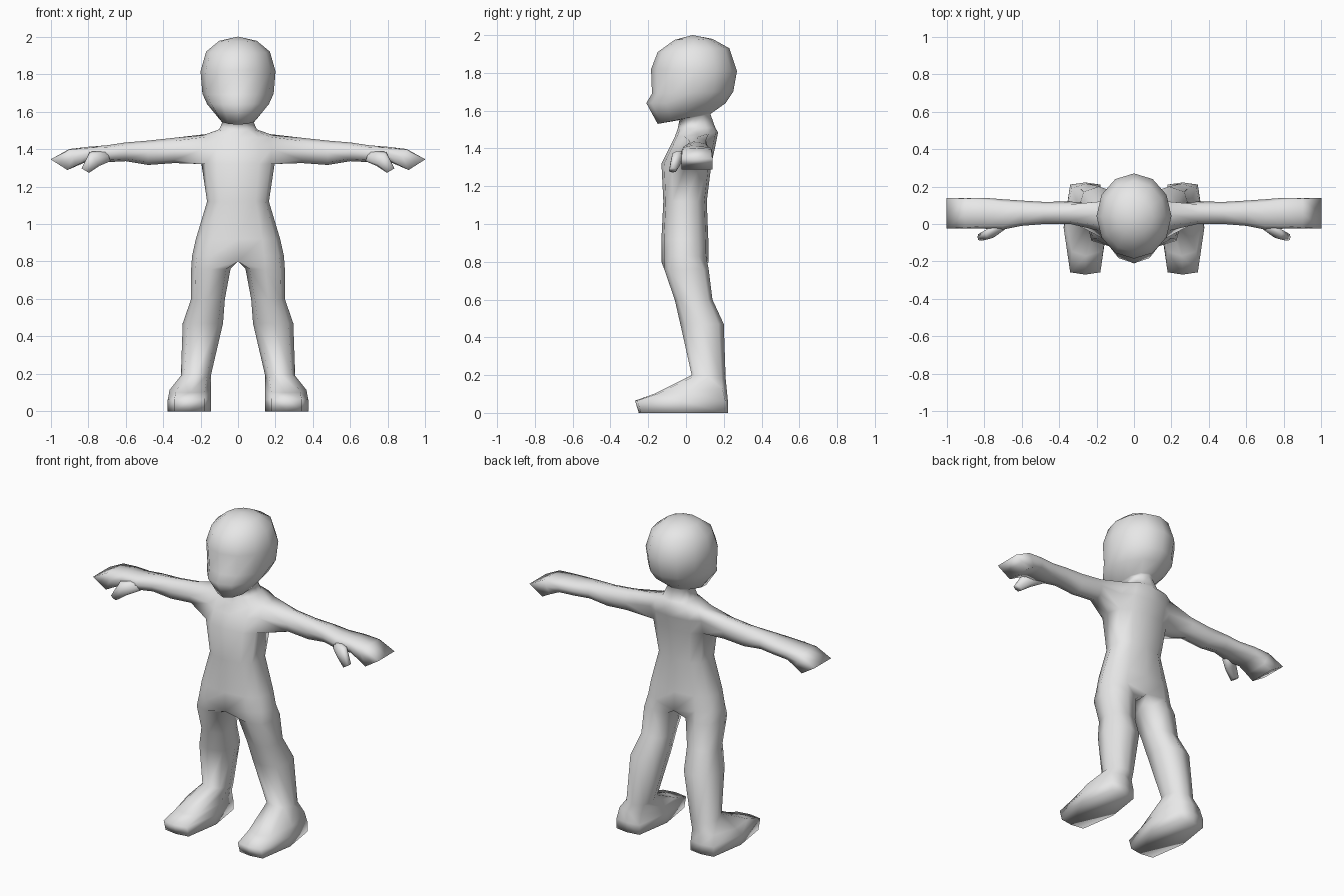
import bpy, bmesh, math

if "Cube" in bpy.data.objects:
    bpy.data.objects.remove(bpy.data.objects["Cube"])

skin = bpy.data.materials.new("plain grey")
skin.diffuse_color = (0.8, 0.8, 0.8, 1)
skin.use_nodes = True
skin.node_tree.nodes["Principled BSDF"].inputs["Base Color"].default_value = skin.diffuse_color

bm = bmesh.new()
N = 12
# Eight points round a limb section, corners first
OFF = [(-1, -1), (0, -1), (1, -1), (1, 0), (1, 1), (0, 1), (-1, 1), (-1, 0)]


def bridge(a, b, skip=()):
    n = len(a)
    for i in range(n):
        if i not in skip:
            j = (i + 1) % n
            bm.faces.new((a[i], a[j], b[j], b[i]))


def trunk_ring(yf, zf, yb, zb, w, p):
    """Ring tilted from its front point to its back point."""
    ring = []
    for k in range(N):
        a = 2 * math.pi * k / N
        s, c = math.sin(a), math.cos(a)
        s = math.copysign(abs(s) ** p, s)
        c = math.copysign(abs(c) ** p, c)
        t = (1 - c) / 2
        ring.append(bm.verts.new((w * s, yf + (yb - yf) * t, zf + (zb - zf) * t)))
    return ring


def section(u0, u1, v0, v1, cu, cv):
    """Rounded box section: pairs (u, v) plus v as a 0..1 fraction."""
    for du, dv in OFF:
        if du and dv:
            du, dv = du * cu, dv * cv
        yield ((u0 + u1) / 2 + du * (u1 - u0) / 2,
               (v0 + v1) / 2 + dv * (v1 - v0) / 2, (dv + 1) / 2)


def leg_ring(s, x0, x1, y0, y1, zf, zb, cx, cy):
    return [bm.verts.new((s * x, y, zf + (zb - zf) * t))
            for x, y, t in section(x0, x1, y0, y1, cx, cy)]


def arm_ring(s, xb, xt, y0, y1, z0, z1, c):
    return [bm.verts.new((s * (xb + (xt - xb) * t), y, z))
            for y, z, t in section(y0, y1, z0, z1, c, c)]


# Trunk, neck and head: front y, front z, back y, back z, half width, roundness
trunk = [trunk_ring(*r) for r in [
    (-.13, .83, .12, .83, .245, .8),
    (-.13, .92, .118, .92, .225, .8),
    (-.12, 1.12, .11, 1.12, .165, .8),
    (-.13, 1.32, .135, 1.32, .195, .8),
    (-.09, 1.40, .155, 1.41, .2, .8),
    (-.06, 1.46, .17, 1.485, .19, .8),
    (-.045, 1.50, .155, 1.51, .10, .9),
    (-.035, 1.55, .13, 1.58, .075, 1),
    (-.15, 1.53, .14, 1.59, .10, 1),
    (-.21, 1.64, .21, 1.64, .165, 1),
    (-.18, 1.69, .25, 1.70, .19, 1),
    (-.185, 1.82, .27, 1.81, .2, 1),
    (-.15, 1.91, .23, 1.93, .17, 1),
    (-.06, 1.975, .14, 1.98, .10, 1),
]]
for i in range(len(trunk) - 1):
    # leave openings for the arms at the shoulders
    bridge(trunk[i], trunk[i + 1], (2, 3, 8, 9) if i in (3, 4) else ())
crown = bm.verts.new((0, .035, 2.0))
for k in range(N):
    bm.faces.new((trunk[-1][k], trunk[-1][(k + 1) % N], crown))

# Crotch
hip = trunk[0]
hip[0].co.z = hip[6].co.z = .80
crotch = bm.verts.new((0, 0, .80))

LEG = [
    (.04, .25, -.115, .12, .76, .76, .78, .78),
    (.07, .25, -.06, .14, .6, .6, .78, .78),
    (.08, .295, -.03, .20, .47, .47, .76, .76),
    (.145, .305, .03, .21, .2, .18, .76, .76),
    (.145, .365, -.17, .215, .1, .13, .7, .88),
    (.145, .375, -.27, .222, .065, .06, .7, .95),
    (.145, .375, -.25, .222, 0, 0, .7, .95),
]
ARM = [
    (.34, .34, 0, .12, 1.325, 1.46, .75),
    (.48, .48, 0, .118, 1.315, 1.445, .75),
    (.6, .6, -.01, .125, 1.335, 1.435, .75),
    (.7, .7, -.03, .132, 1.33, 1.42, .78),
    (.8, .8, -.025, .14, 1.335, 1.412, .85),
    (.86, .9, -.025, .14, 1.31, 1.40, .93),
    (.91, 1.0, -.025, .14, 1.288, 1.345, 1),
]
THUMB = [
    (.68, .70, -.03, .03, 1.335, 1.39, .75),
    (.74, .79, -.078, -.02, 1.31, 1.385, .75),
    (.795, .835, -.09, -.05, 1.273, 1.297, .8),
]


def limb(rings):
    for a, b in zip(rings, rings[1:]):
        bridge(a, b)
    bm.faces.new(rings[-1])


for s in (1, -1):
    def side(k):
        return (s * k) % N
    # Leg and foot grow from half of the hip ring
    root = [hip[side(k)] for k in range(7)] + [crotch]
    limb([root] + [leg_ring(s, *r) for r in LEG])
    # Arm and hand grow from the shoulder opening
    lo, mid, hi = trunk[3:6]
    root = [lo[side(2)], lo[side(3)], lo[side(4)], mid[side(4)],
            hi[side(4)], hi[side(3)], hi[side(2)], mid[side(2)]]
    limb([root] + [arm_ring(s, *r) for r in ARM])
    # Thumb
    rings = [arm_ring(s, *r) for r in THUMB]
    limb(rings)
    bm.faces.new(rings[0])

bmesh.ops.recalc_face_normals(bm, faces=bm.faces)
for f in bm.faces:
    f.smooth = True
mesh = bpy.data.meshes.new("body")
bm.to_mesh(mesh)
bm.free()
mesh.materials.append(skin)
body = bpy.data.objects.new("body", mesh)
bpy.context.collection.objects.link(body)
